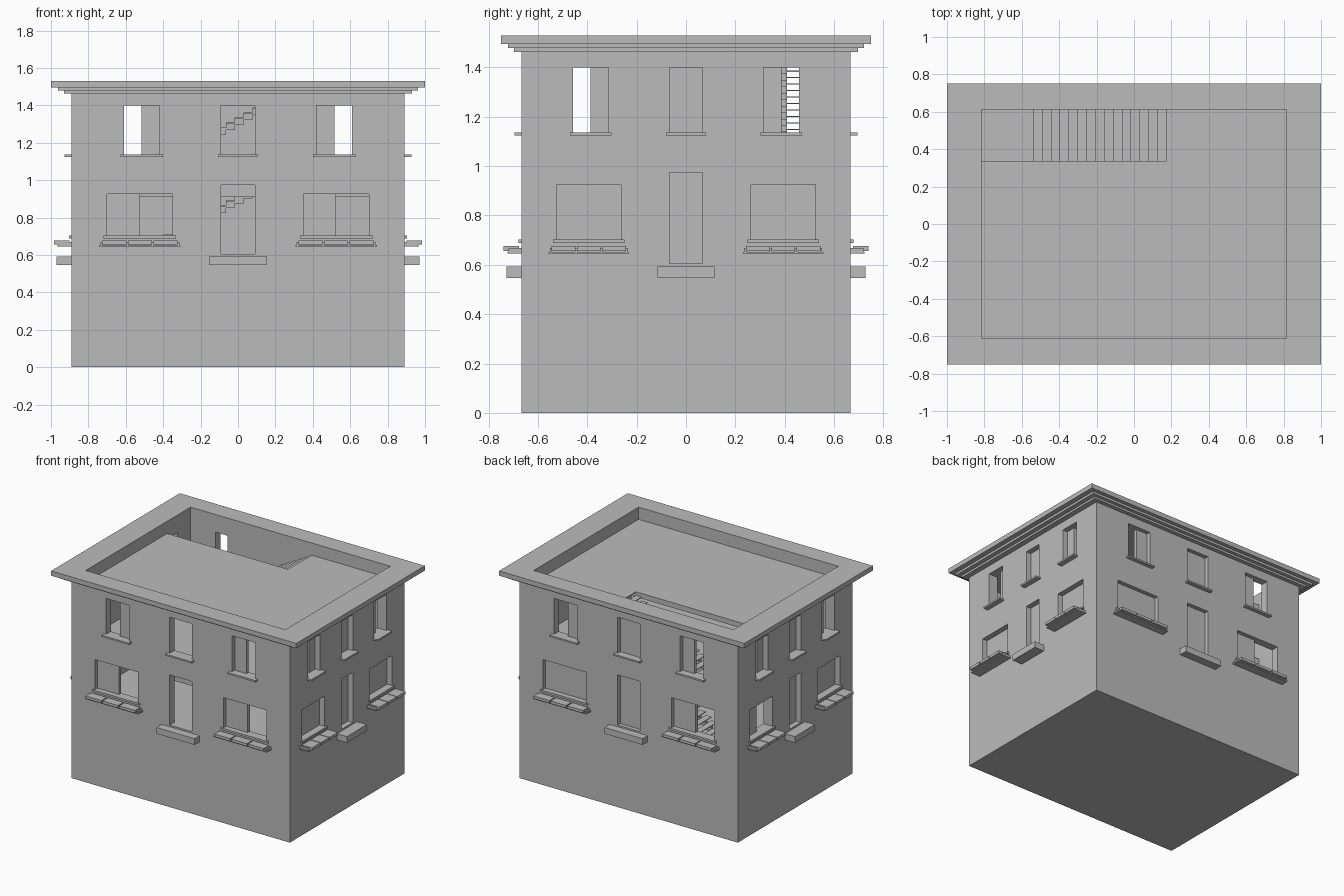
import bpy
import bmesh
from math import pi
from mathutils import Matrix

old = bpy.data.objects.get("Cube")
if old:
    bpy.data.objects.remove(old, do_unlink=True)

grey = bpy.data.materials.new("plain_grey")
grey.use_nodes = True
grey.diffuse_color = (0.5, 0.5, 0.5, 1)
grey.node_tree.nodes["Principled BSDF"].inputs["Base Color"].default_value = (0.5, 0.5, 0.5, 1)

W = 0.89            # half width of the body
INNER = 0.815       # half width inside the walls
SQUASH = Matrix.Diagonal((1, 0.75, 1, 1))   # depth is three quarters of the width
FLOOR, UPPER, ROOF = 0.605, 1.02, 1.44
WELL_X, WELL_Y = 0.22, 0.45                 # stairwell corner, before squash


def add_box(bm, x, y, z, matrix=Matrix()):
    size = Matrix.Diagonal((x[1] - x[0], y[1] - y[0], z[1] - z[0], 1))
    place = Matrix.Translation((sum(x) / 2, sum(y) / 2, sum(z) / 2))
    bmesh.ops.create_cube(bm, size=1, matrix=matrix @ place @ size)


def finish(bm, name):
    bmesh.ops.recalc_face_normals(bm, faces=bm.faces)
    mesh = bpy.data.meshes.new(name)
    bm.to_mesh(mesh)
    bm.free()
    mesh.materials.append(grey)
    obj = bpy.data.objects.new(name, mesh)
    bpy.context.scene.collection.objects.link(obj)
    return obj


def boxes(name, items, matrix=SQUASH):
    bm = bmesh.new()
    for x, y, z in items:
        add_box(bm, x, y, z, matrix)
    return finish(bm, name)


def carve(target, cutters):
    for cutter in cutters:
        cutter.hide_render = True
        mod = target.modifiers.new("cut", 'BOOLEAN')
        mod.operation = 'DIFFERENCE'
        mod.solver = 'EXACT'
        mod.object = cutter
    graph = bpy.context.evaluated_depsgraph_get()
    mesh = bpy.data.meshes.new_from_object(target.evaluated_get(graph))
    target.modifiers.clear()
    target.data = mesh
    for cutter in cutters:
        bpy.data.objects.remove(cutter, do_unlink=True)


# Openings shared by every facade: (left, right), (bottom, top)
TALL_Z, WIDE_Z, DOOR_Z = (1.135, 1.40), (0.703, 0.925), (FLOOR, 0.975)
tall = [(-0.61, -0.42), (-0.09, 0.09), (0.42, 0.61)]
wide = [(-0.70, -0.35), (0.35, 0.70)]
door = (-0.09, 0.09)
openings = [(u, TALL_Z) for u in tall] + [(u, WIDE_Z) for u in wide] + [(door, DOOR_Z)]

# Each facade is the front one turned about z, then squashed
sides = {name: SQUASH @ Matrix.Rotation(i * pi / 2, 4, 'Z')
         for i, name in enumerate(("front", "left", "back", "right"))}

# Body walls with hollow inside and cut openings
walls = boxes("walls", [((-W, W), (-W, W), (0, 1.47))])
cavity = boxes("cavity_cutter", [((-INNER, INNER), (-INNER, INNER), (FLOOR, 1.6))])
bm = bmesh.new()
for m in sides.values():
    for u, z in openings:
        add_box(bm, u, (-W - 0.05, -INNER + 0.02), z, m)
carve(walls, [cavity, finish(bm, "opening_cutter")])

# Stepped cornice, each tier a ring
for i, (half, z) in enumerate([(0.93, (1.463, 1.478)), (0.963, (1.478, 1.495)), (1.0, (1.495, 1.53))]):
    tier = boxes(f"cornice_tier_{i + 1}", [((-half, half), (-half, half), z)])
    hole = boxes("cornice_cutter", [((-INNER, INNER), (-INNER, INNER), (1.4, 1.6))])
    carve(tier, [hole])

# Facade trim: sills, trays, doorsteps
for name, m in sides.items():
    bm = bmesh.new()
    for a, b in tall:
        add_box(bm, (a - 0.018, b + 0.018), (-W - 0.038, -W + 0.02), (1.124, 1.136), m)
    for a, b in wide:
        add_box(bm, (a - 0.018, b + 0.018), (-W - 0.014, -W + 0.02), (0.688, 0.703), m)
    finish(bm, name + "_sills")

    bm = bmesh.new()
    for a, b in wide:
        add_box(bm, (a - 0.042, b + 0.042), (-W - 0.075, -W + 0.01), (0.646, 0.653), m)
        start, step = a - 0.03, (b - a + 0.06) / 3
        for i in range(3):
            left = start + i * step
            add_box(bm, (left + 0.004, left + step - 0.004), (-W - 0.095, -W - 0.012), (0.657, 0.677), m)
        for i in range(4):      # brackets carrying the trays
            left = start + i * step
            add_box(bm, (left - 0.006, left + 0.006), (-W - 0.07, -W + 0.01), (0.652, 0.668), m)
    finish(bm, name + "_window_trays")

    bm = bmesh.new()
    add_box(bm, (-0.155, 0.155), (-W - 0.08, -W + 0.01), (0.547, 0.593), m)
    finish(bm, name + "_doorstep")

# Shutters: half-closed outer windows, fully closed openings where blind
half_open = {"front": wide, "back": wide[1:], "right": wide[:1], "left": []}
for name, m in sides.items():
    bm = bmesh.new()
    depth = (-W + 0.04, -INNER)
    add_box(bm, (-0.515, tall[0][1]), depth, TALL_Z, m)
    add_box(bm, (tall[2][0], 0.515), depth, TALL_Z, m)
    for u in wide:
        right = sum(u) / 2 if u in half_open[name] else u[1]
        add_box(bm, (u[0], right), depth, WIDE_Z, m)
    if name != "front":
        add_box(bm, tall[1], depth, TALL_Z, m)
        add_box(bm, door, depth, DOOR_Z, m)
    finish(bm, name + "_shutters")


# L-shaped floors leaving the stairwell open
def floor_slab(name, bottom, top):
    outline = [(-INNER, -INNER), (INNER, -INNER), (INNER, INNER),
               (WELL_X, INNER), (WELL_X, WELL_Y), (-INNER, WELL_Y)]
    bm = bmesh.new()
    face = bm.faces.new([bm.verts.new((x, y, bottom)) for x, y in outline])
    up = bmesh.ops.extrude_face_region(bm, geom=[face])["geom"]
    bmesh.ops.translate(bm, vec=(0, 0, top - bottom),
                        verts=[v for v in up if isinstance(v, bmesh.types.BMVert)])
    bm.transform(SQUASH)
    finish(bm, name)


floor_slab("upper_floor", 0.91, UPPER)
floor_slab("roof_deck", 1.402, ROOF)

# Open staircases with thin treads and slim stepped stringers
STEPS, START = 16, -0.54
run = (WELL_X - START) / STEPS
for name, low, high in (("lower_stairs", FLOOR, UPPER), ("upper_stairs", UPPER, ROOF)):
    rise = (high - low) / STEPS
    parts = []
    for i in range(STEPS):
        x = (START + i * run, START + (i + 1) * run)
        top = low + (i + 1) * rise
        parts.append((x, (WELL_Y, INNER), (top - 0.005, top)))
        for y in (0.515, 0.72):
            parts.append((x, (y, y + 0.03), (max(low, top - 0.04), top - 0.004)))
    boxes(name, parts)
